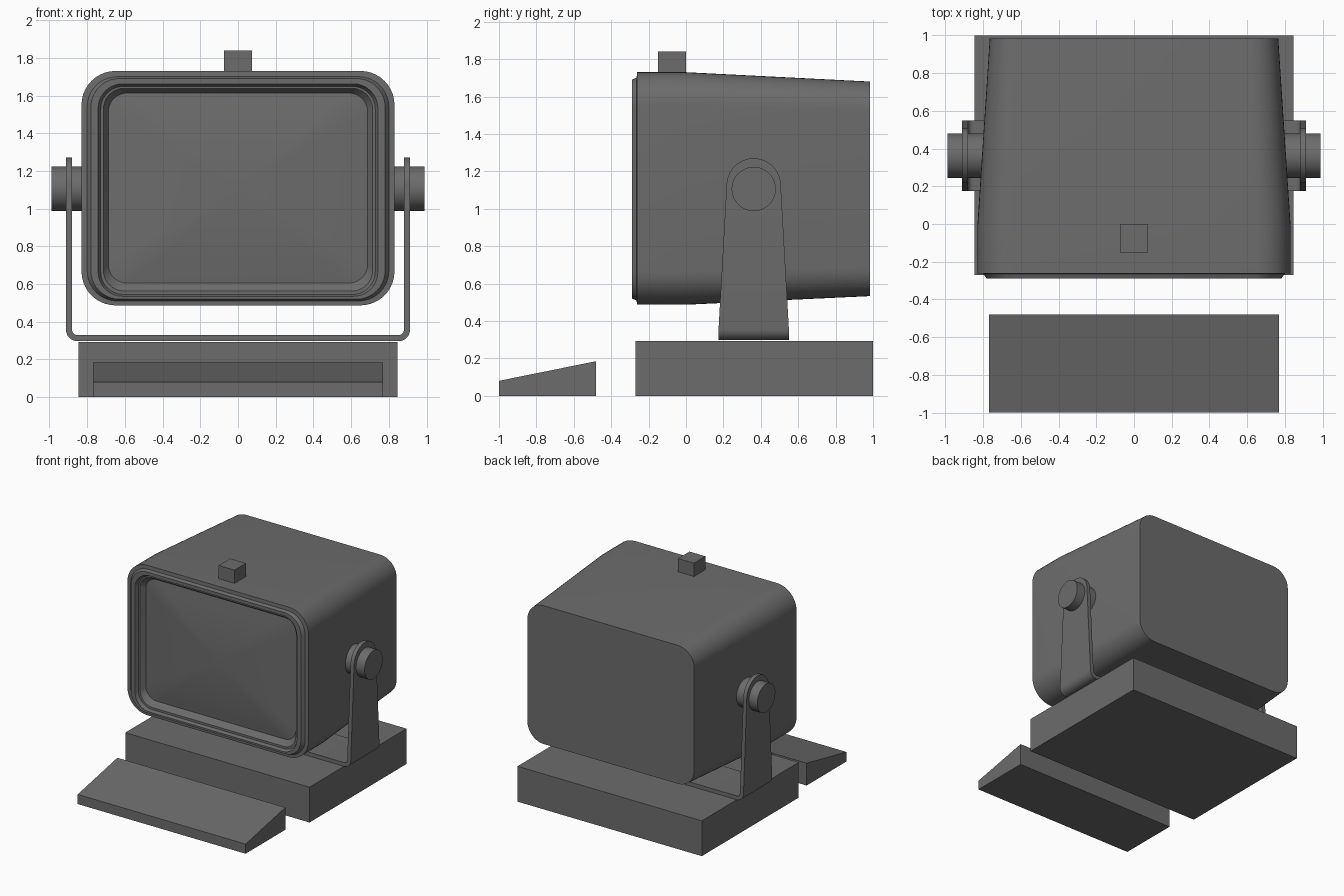
import bpy, bmesh, math
from mathutils import Matrix

if "Cube" in bpy.data.objects:
    bpy.data.objects.remove(bpy.data.objects["Cube"])

grey = bpy.data.materials.new("dark_grey")
grey.use_nodes = True
colour = (0.15, 0.15, 0.15, 1)
grey.diffuse_color = colour
grey.node_tree.nodes["Principled BSDF"].inputs["Base Color"].default_value = colour


def finish(name, bm, smooth=0):
    """Turn a bmesh into a named, coloured object."""
    bmesh.ops.recalc_face_normals(bm, faces=bm.faces)
    mesh = bpy.data.meshes.new(name)
    bm.to_mesh(mesh)
    bm.free()
    mesh.materials.append(grey)
    ob = bpy.data.objects.new(name, mesh)
    bpy.context.collection.objects.link(ob)
    if smooth:
        bpy.ops.object.select_all(action='DESELECT')
        ob.select_set(True)
        bpy.context.view_layer.objects.active = ob
        bpy.ops.object.shade_smooth_by_angle(angle=math.radians(smooth))
    return ob


def loft(name, rings, smooth=0):
    """Skin closed rings of equal length and cap both ends."""
    bm = bmesh.new()
    loops = [[bm.verts.new(p) for p in ring] for ring in rings]
    n = len(loops[0])
    for a, b in zip(loops, loops[1:]):
        for i in range(n):
            j = (i + 1) % n
            bm.faces.new((a[i], a[j], b[j], b[i]))
    bm.faces.new(loops[0])
    bm.faces.new(loops[-1])
    return finish(name, bm, smooth)


def rounded(y, hx, z0, z1, r, steps=10):
    """Rounded rectangle facing the front at depth y."""
    mid, hz = (z0 + z1) / 2, (z1 - z0) / 2
    ring = []
    for k, (sx, sz) in enumerate(((1, 1), (-1, 1), (-1, -1), (1, -1))):
        for i in range(steps + 1):
            a = math.pi / 2 * (k + i / steps)
            ring.append((sx * (hx - r) + r * math.cos(a), y,
                         mid + sz * (hz - r) + r * math.sin(a)))
    return ring


def prism(name, hx, profile):
    """Extrude a y-z profile across the width."""
    return loft(name, [[(s * hx, y, z) for y, z in profile] for s in (-1, 1)])


# Base slab, wedge in front of it and small block on the roof
prism("base", 0.845, [(-0.27, 0), (1, 0), (1, 0.293), (-0.27, 0.293)])
prism("front_wedge", 0.77, [(-1, 0), (-0.48, 0), (-0.48, 0.185), (-1, 0.08)])
prism("top_block", 0.073, [(-0.15, 1.68), (0, 1.68), (0, 1.84), (-0.15, 1.84)])

# Housing: tapered shell, stepped bezel and bulged screen in one skin
rings = [rounded(*s) for s in (
    (0.985, 0.765, 0.533, 1.68, 0.15),
    (0.0, 0.83, 0.487, 1.73, 0.18),
    (-0.262, 0.83, 0.487, 1.73, 0.18),
    (-0.264, 0.80, 0.51, 1.70, 0.16),
    (-0.29, 0.78, 0.52, 1.69, 0.15),
    (-0.29, 0.742, 0.535, 1.662, 0.13),
    (-0.262, 0.728, 0.545, 1.648, 0.12),
    (-0.262, 0.714, 0.563, 1.638, 0.11),
    (-0.225, 0.688, 0.605, 1.613, 0.10))]
cz = 1.109
edge = rings[-1]
for f in (0.85, 0.7, 0.55, 0.4, 0.25, 0.12, 0.01):
    rings.append([(x * f, y - 0.04 * (1 - f * f), cz + (z - cz) * f)
                  for x, y, z in edge])
loft("housing", rings, 30)

# Swivel bracket: tapered strap with bent corners and round tops
yc, thick, outer, low, bend = 0.362, 0.032, 0.912, 0.297, 0.06
top_z, top_r, foot = 1.125, 0.145, 0.188
stations = []   # outer x, outer z, inner x, inner z, half width
for i in range(9):
    a = math.pi / 2 * i / 8
    cx, cb = outer - bend, low + bend
    stations.append((cx + bend * math.sin(a), cb - bend * math.cos(a),
                     cx + (bend - thick) * math.sin(a),
                     cb - (bend - thick) * math.cos(a), foot))
for i in range(17):
    a = math.radians(89) * i / 16
    z = top_z + top_r * math.sin(a)
    stations.append((outer, z, outer - thick, z, top_r * math.cos(a)))


def strap(s, side):
    xo, zo, xi, zi, w = s
    return [(side * xo, yc - w, zo), (side * xo, yc + w, zo),
            (side * xi, yc + w, zi), (side * xi, yc - w, zi)]


loft("bracket", [strap(s, -1) for s in reversed(stations)]
     + [strap(s, 1) for s in stations], 30)

# Pivot knobs through the bracket arms
for side, name in ((1, "left_knob"), (-1, "right_knob")):
    bm = bmesh.new()
    bmesh.ops.create_cone(
        bm, cap_ends=True, segments=48, radius1=0.118, radius2=0.118, depth=0.22,
        matrix=Matrix.Translation((side * 0.88, yc, 1.106))
        @ Matrix.Rotation(math.pi / 2, 4, 'Y'))
    finish(name, bm, 30)
